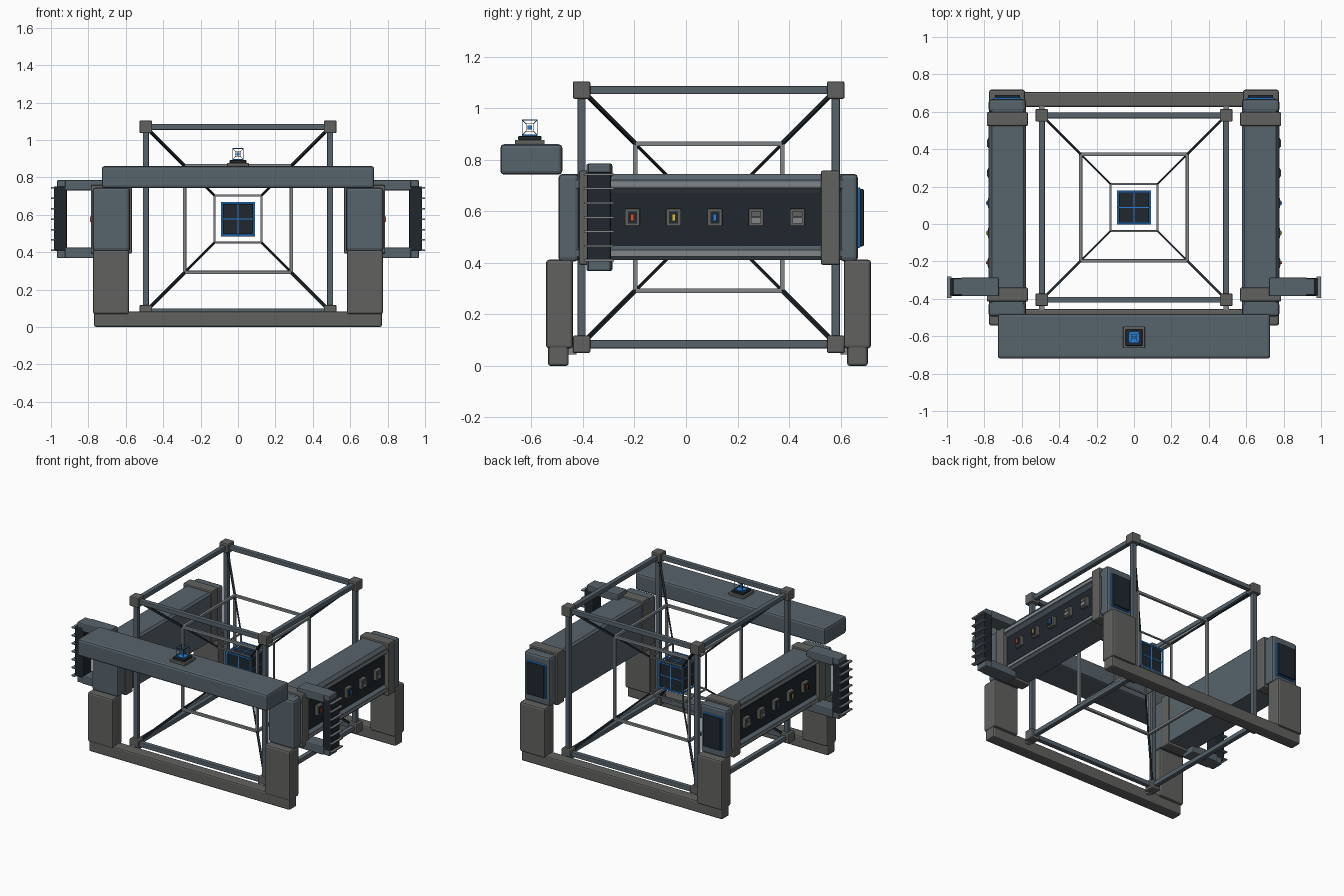
import bpy
from itertools import product
from mathutils import Vector

if "Cube" in bpy.data.objects:
    bpy.data.objects.remove(bpy.data.objects["Cube"])


def mat(name, r, g, b):
    m = bpy.data.materials.new(name)
    m.diffuse_color = (r, g, b, 1)
    m.use_nodes = True
    m.node_tree.nodes["Principled BSDF"].inputs["Base Color"].default_value = m.diffuse_color
    return m


STEEL = mat("blue_steel", 0.095, 0.125, 0.15)
GREY = mat("dark_grey", 0.12, 0.12, 0.115)
TUBE = mat("light_tube", 0.22, 0.24, 0.25)
DARK = mat("near_black", 0.014, 0.02, 0.026)
BLUE = mat("glow_blue", 0.02, 0.22, 0.7)
RED = mat("light_red", 0.7, 0.08, 0.03)
YELLOW = mat("light_yellow", 0.7, 0.5, 0.05)


def mesh_obj(name, verts, faces, m, bevel=0.0):
    me = bpy.data.meshes.new(name)
    me.from_pydata(verts, [], faces)
    me.materials.append(m)
    ob = bpy.data.objects.new(name, me)
    bpy.context.collection.objects.link(ob)
    if bevel:
        mod = ob.modifiers.new("bevel", 'BEVEL')
        mod.width = bevel
        mod.segments = 2
    return ob


CUBE_FACES = [(0, 1, 3, 2), (4, 6, 7, 5), (0, 4, 5, 1), (2, 3, 7, 6), (0, 2, 6, 4), (1, 5, 7, 3)]


def box(name, x, y, z, m, bevel=0.0):
    """Box from (min, max) pairs per axis."""
    x, y, z = sorted(x), sorted(y), sorted(z)
    return mesh_obj(name, list(product(x, y, z)), CUBE_FACES, m, bevel)


def cube(name, c, h, m, bevel=0.0):
    return box(name, *[(v - h, v + h) for v in c], m, bevel)


def strut(name, a, b, w, m):
    """Square bar between two points."""
    a, b = Vector(a), Vector(b)
    ob = cube(name, (0, 0, 0), 0.5, m)
    ob.scale = (w, w, (b - a).length)
    ob.rotation_euler = (b - a).to_track_quat('Z', 'Y').to_euler()
    ob.location = (a + b) / 2
    return ob


def cube_frame(name, c, h, w, m):
    """Twelve edge bars of a cube."""
    for axis in range(3):
        for s, t in product((-1, 1), repeat=2):
            rng = []
            k = iter((s, t))
            for i in range(3):
                if i == axis:
                    rng.append((c[i] - h - w / 2, c[i] + h + w / 2))
                else:
                    v = c[i] + next(k) * h
                    rng.append((v - w / 2, v + w / 2))
            box(name, *rng, m, w * 0.15)


def diagonals(name, c, h0, h1, w):
    for d in product((-1, 1), repeat=3):
        d = Vector(d)
        strut(name, Vector(c) + d * h0, Vector(c) + d * h1, w, DARK)


def core(name, c, h, line):
    """Dark cube with blue edges and a blue cross on each face."""
    cube(name, c, h * 0.88, DARK)
    cube_frame(name + "_edge", c, h - line / 2, line, BLUE)
    for axis in range(3):
        for other in range(3):
            if other != axis:
                e = [line * 0.3] * 3
                e[axis] = e[other] = h * 0.9
                box(name + "_cross", *[(c[i] - e[i], c[i] + e[i]) for i in range(3)], BLUE)


# Nested cube frame
C = (0, 0.088, 0.577)
cube_frame("outer_frame_bar", C, 0.493, 0.032, STEEL)
for d in product((-1, 1), repeat=3):
    cube("outer_frame_joint", Vector(C) + 0.493 * Vector(d), 0.034, GREY, 0.007)
cube_frame("middle_frame_bar", C, 0.285, 0.018, TUBE)
cube_frame("inner_frame_bar", C, 0.126, 0.01, TUBE)
diagonals("outer_diagonal", C, 0.493, 0.285, 0.014)
diagonals("inner_diagonal", C, 0.285, 0.126, 0.009)
core("core", C, 0.092, 0.01)

# Base beams across front and back
box("front_base_beam", (-0.77, 0.77), (-0.535, -0.455), (0, 0.082), GREY, 0.01)
box("back_base_beam", (-0.77, 0.77), (0.625, 0.705), (0, 0.082), GREY, 0.01)

# Front bridge with pedestal and small nested cube
box("front_bridge", (-0.728, 0.728), (-0.72, -0.48), (0.742, 0.86), STEEL, 0.014)
P = (0, -0.606, 0.925)
box("pedestal_base", (-0.058, 0.058), (-0.664, -0.548), (0.858, 0.877), GREY, 0.004)
box("pedestal_top", (-0.045, 0.045), (-0.651, -0.561), (0.875, 0.892), DARK, 0.004)
cube_frame("small_outer_frame", P, 0.029, 0.003, BLUE)
cube_frame("small_inner_frame", P, 0.014, 0.002, TUBE)
diagonals("small_diagonal", P, 0.029, 0.014, 0.002)
cube("small_core", P, 0.008, BLUE)
box("pedestal_glow", (-0.03, 0.03), (-0.636, -0.576), (0.89, 0.895), BLUE)

PROFILE = [(0.577, 0.41), (0.762, 0.41), (0.775, 0.425), (0.775, 0.45), (0.752, 0.467),
           (0.752, 0.668), (0.775, 0.69), (0.775, 0.722), (0.758, 0.745), (0.59, 0.745), (0.577, 0.732)]

for s in (-1, 1):
    def sx(a, b):
        return (s * a, s * b)

    # Frame stubs joining the base beams
    box("frame_stub", sx(0.478, 0.508), (0.6, 0.645), (0.045, 0.077), TUBE)
    box("frame_stub", sx(0.478, 0.508), (-0.47, -0.425), (0.045, 0.077), TUBE)

    # Channel-shaped side housing
    n = len(PROFILE)
    verts = [(s * x, y, z) for y in (-0.43, 0.61) for x, z in PROFILE]
    faces = [tuple(range(n)), tuple(range(2 * n - 1, n - 1, -1))]
    faces += [(i, i + n, (i + 1) % n + n, (i + 1) % n) for i in range(n)]
    if s < 0:
        faces = [f[::-1] for f in faces]
    mesh_obj("side_housing", verts, faces, STEEL)
    box("side_panel", sx(0.74, 0.757), (-0.34, 0.53), (0.468, 0.667), DARK)
    for z in (0.437, 0.706):
        box("side_rail", sx(0.77, 0.779), (-0.34, 0.53), (z - 0.01, z + 0.01), TUBE)

    # Collars, end caps and rear screen
    for y in (-0.415, 0.523):
        box("housing_collar", sx(0.567, 0.787), (y, y + 0.075), (0.392, 0.758), GREY, 0.008)
    box("front_end_cap", sx(0.577, 0.777), (-0.495, -0.415), (0.405, 0.745), STEEL, 0.016)
    box("back_end_cap", sx(0.577, 0.777), (0.598, 0.667), (0.405, 0.745), STEEL, 0.016)
    box("rear_screen_glow", sx(0.604, 0.75), (0.66, 0.676), (0.458, 0.692), BLUE, 0.004)
    box("rear_screen", sx(0.61, 0.744), (0.66, 0.69), (0.464, 0.686), DARK, 0.005)

    # Legs
    box("front_leg", sx(0.582, 0.775), (-0.543, -0.438), (0.068, 0.412), GREY, 0.012)
    box("back_leg", sx(0.582, 0.775), (0.612, 0.718), (0.068, 0.412), GREY, 0.012)

    # Switch row with indicator lights
    for i, m in enumerate((RED, YELLOW, BLUE, TUBE, TUBE)):
        y = -0.208 + 0.16 * i
        box("switch_plate", sx(0.75, 0.78), (y - 0.029, y + 0.029), (0.542, 0.61), GREY, 0.004)
        if i < 3:
            box("switch_recess", sx(0.775, 0.784), (y - 0.017, y + 0.017), (0.553, 0.599), DARK)
            box("switch_light", sx(0.775, 0.79), (y - 0.007, y + 0.007), (0.562, 0.59), m)
        else:
            box("switch_key", sx(0.775, 0.786), (y - 0.019, y + 0.019), (0.553, 0.575), m)
            box("switch_key", sx(0.775, 0.786), (y - 0.019, y + 0.019), (0.579, 0.599), GREY)

    # Ribbed side handle
    for z0, z1 in ((0.368, 0.425), (0.73, 0.785)):
        box("handle_arm", sx(0.722, 0.925), (-0.386, -0.286), (z0, z1), STEEL, 0.007)
        box("handle_corner", sx(0.9, 0.968), (-0.38, -0.292), (z0, z1), STEEL, 0.007)
    box("handle_grip", sx(0.915, 0.985), (-0.384, -0.29), (0.405, 0.752), DARK, 0.008)
    for i in range(7):
        z = 0.41 + 0.0555 * i
        box("handle_rib", sx(0.975, 1.0), (-0.396, -0.28), (z - 0.004, z + 0.004), TUBE)
